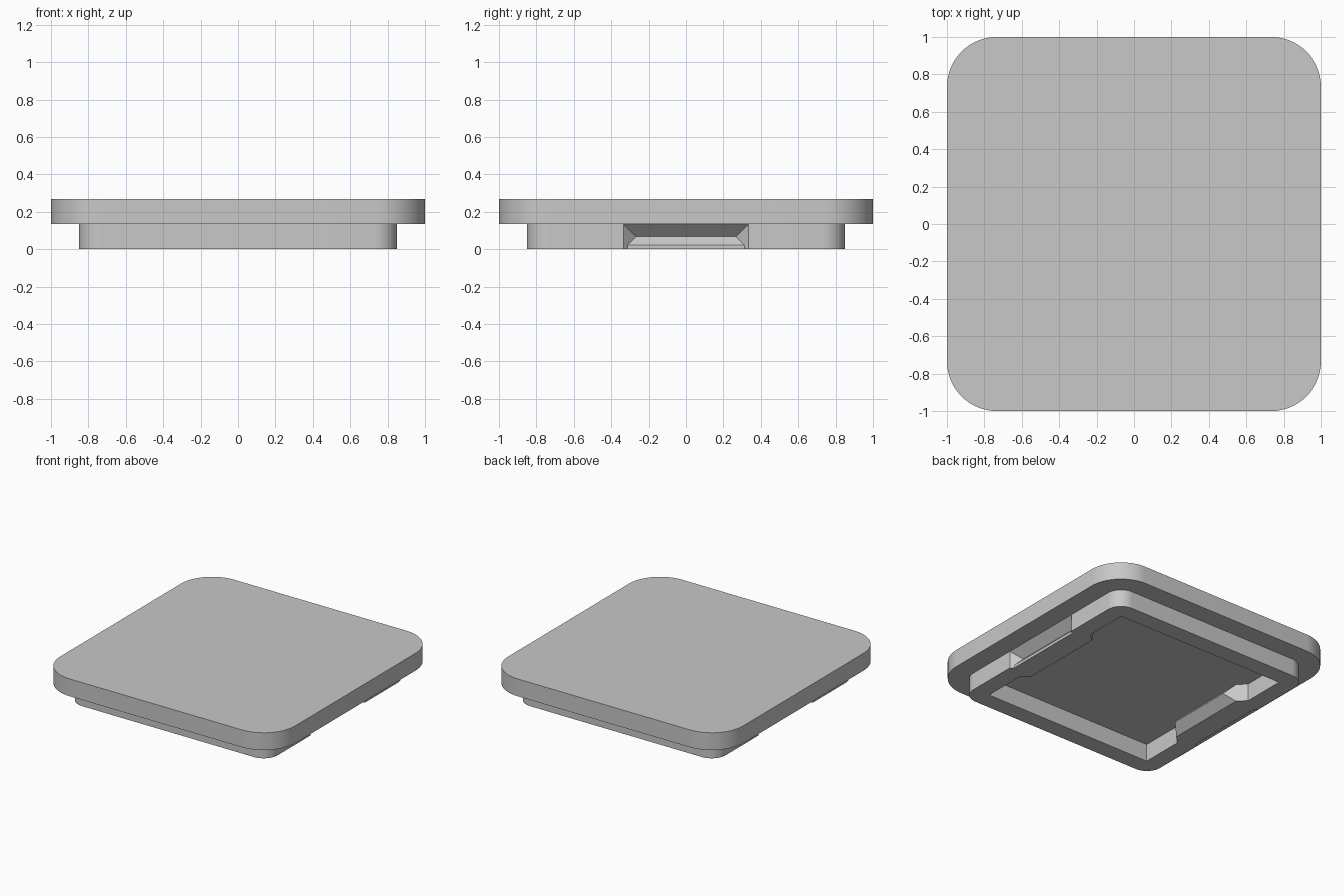
import bpy, bmesh
from math import cos, sin, pi, radians

if "Cube" in bpy.data.objects:
    bpy.data.objects.remove(bpy.data.objects["Cube"], do_unlink=True)

TOP, STEP = 0.267, 0.1335        # lid top, underside of the overhang
RIM, POCKET = 0.85, 0.717        # half widths of the rim and its pocket
MID = STEP / 2

grey = bpy.data.materials.new("light_grey")
grey.use_nodes = True
colour = (0.58, 0.58, 0.58, 1)
grey.diffuse_color = colour
grey.node_tree.nodes["Principled BSDF"].inputs["Base Color"].default_value = colour


def loft(name, layers):
    """Closed solid through (z, outline) layers with equal point counts."""
    bm = bmesh.new()
    rings = [[bm.verts.new((x, y, z)) for x, y in pts] for z, pts in layers]
    n = len(rings[0])
    for low, high in zip(rings, rings[1:]):
        for i in range(n):
            j = (i + 1) % n
            bm.faces.new((low[i], low[j], high[j], high[i]))
    bm.faces.new(rings[0][::-1])
    bm.faces.new(rings[-1])
    bmesh.ops.recalc_face_normals(bm, faces=bm.faces)
    mesh = bpy.data.meshes.new(name)
    bm.to_mesh(mesh)
    bm.free()
    mesh.materials.append(grey)
    obj = bpy.data.objects.new(name, mesh)
    bpy.context.collection.objects.link(obj)
    return obj


def rounded_square(half, radius, steps=16):
    c = half - radius
    pts = []
    for k, (sx, sy) in enumerate([(1, 1), (-1, 1), (-1, -1), (1, -1)]):
        for i in range(steps + 1):
            a = (k + i / steps) * pi / 2
            pts.append((sx * c + radius * cos(a), sy * c + radius * sin(a)))
    return pts


def wedge(name, side, wall, half, profile, extra=0.1):
    """Solid with 45 degree ends, reaching inward from a wall by (z, depth)."""
    layers = []
    for z, d in profile:
        outer, inner = half + extra, half - d
        layers.append((z, [(side * (wall + extra), -outer),
                           (side * (wall + extra), outer),
                           (side * (wall - d), inner),
                           (side * (wall - d), -inner)]))
    return loft(name, layers)


def combine(target, tool, operation):
    mod = target.modifiers.new(operation.lower(), "BOOLEAN")
    mod.operation, mod.solver, mod.object = operation, "EXACT", tool
    bpy.ops.object.select_all(action="DESELECT")
    bpy.context.view_layer.objects.active = target
    target.select_set(True)
    bpy.ops.object.modifier_apply(modifier=mod.name)
    bpy.data.objects.remove(tool, do_unlink=True)


# Overhanging cover plate with the insert rim below it
plate = rounded_square(1, 0.267)
lid = loft("lid", [(STEP, plate), (TOP, plate)])
plug = rounded_square(RIM, 0.12)
combine(lid, loft("rim", [(0, plug), (STEP + 0.06, plug)]), "UNION")

# Square pocket, leaving a ridge on the inside of each side wall
s = POCKET
square = [(-s, -s), (s, -s), (s, s), (-s, s)]
pocket = loft("pocket_cutter", [(-0.1, square), (STEP, square)])
for side in (1, -1):
    ridge = wedge("inner_ridge", side, POCKET, 0.385,
                  [(-0.2, 0.06), (0, 0.06), (MID, 0.125), (STEP, 0.06), (0.2, 0.06)])
    combine(pocket, ridge, "DIFFERENCE")
combine(lid, pocket, "DIFFERENCE")

# Finger groove on the outside of each side wall
for side in (1, -1):
    groove = wedge("groove_cutter", side, RIM, 0.335,
                   [(-0.1, 0.023), (0.022, 0.023), (MID, 0.067), (STEP - 0.001, 0)])
    combine(lid, groove, "DIFFERENCE")

# Smooth rounded corners, crisp edges
bpy.ops.object.select_all(action="DESELECT")
bpy.context.view_layer.objects.active = lid
lid.select_set(True)
bpy.ops.object.shade_smooth_by_angle(angle=radians(25))
